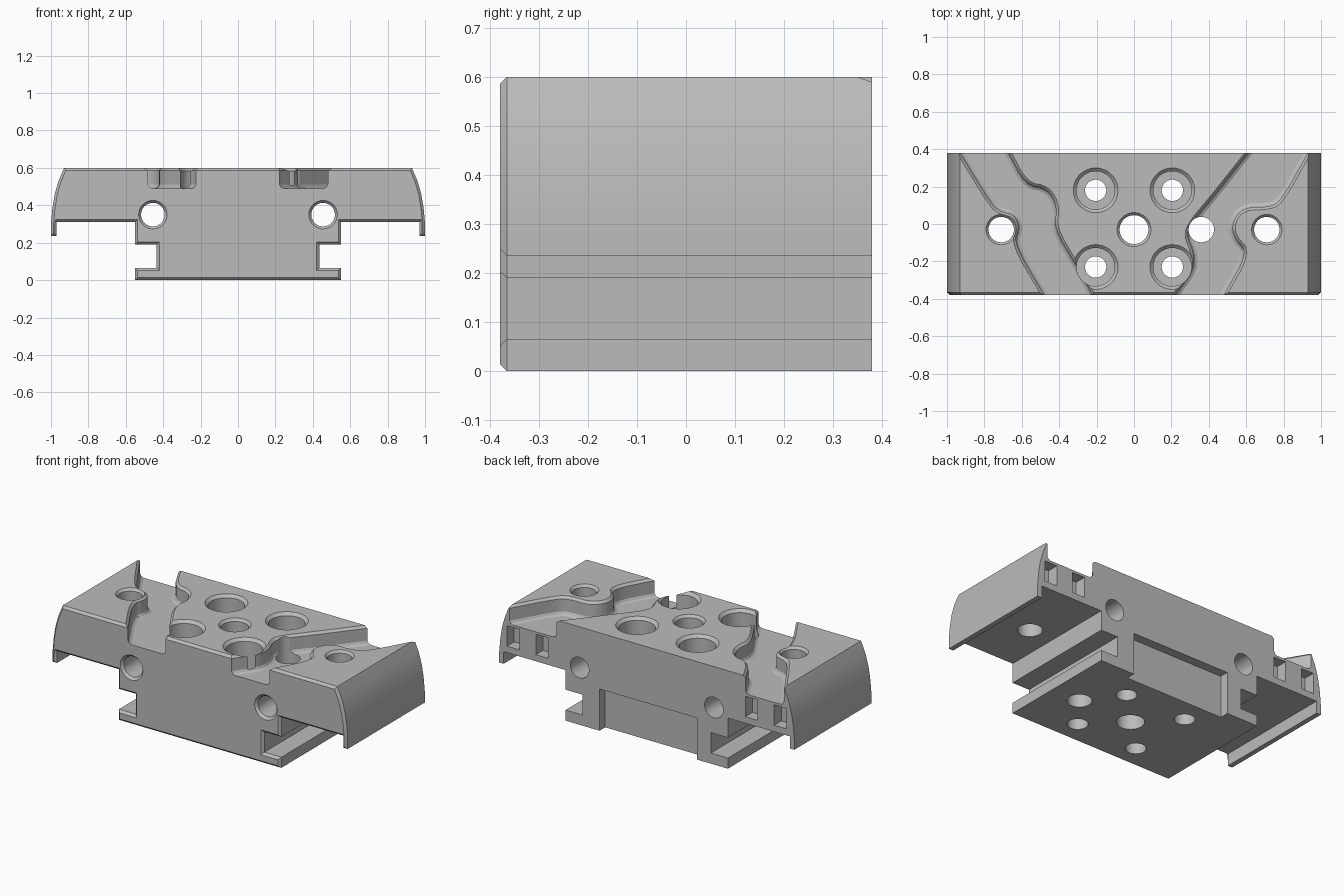
import bpy, bmesh, math
from mathutils import Vector

if "Cube" in bpy.data.objects:
    bpy.data.objects.remove(bpy.data.objects["Cube"], do_unlink=True)

grey = bpy.data.materials.new("machined grey")
grey.use_nodes = True
colour = (0.5, 0.5, 0.5, 1)
grey.diffuse_color = colour
grey.node_tree.nodes["Principled BSDF"].inputs["Base Color"].default_value = colour


def loft(name, rings):
    """Closed solid through rings of equal point count, facing outward."""
    bm = bmesh.new()
    loops = [[bm.verts.new(point) for point in ring] for ring in rings]
    count = len(loops[0])
    for lower, upper in zip(loops, loops[1:]):
        for i in range(count):
            j = (i + 1) % count
            bm.faces.new((lower[i], lower[j], upper[j], upper[i]))
    bm.faces.new(loops[0][::-1])
    bm.faces.new(loops[-1])
    if bm.calc_volume(signed=True) < 0:
        bmesh.ops.reverse_faces(bm, faces=bm.faces[:])
    mesh = bpy.data.meshes.new(name)
    bm.to_mesh(mesh)
    bm.free()
    mesh.materials.append(grey)
    obj = bpy.data.objects.new(name, mesh)
    bpy.context.scene.collection.objects.link(obj)
    return obj


def offset(outline, distance):
    """Move a flat outline outward with mitred corners."""
    pts = [Vector(p) for p in outline]
    area = sum(a.x * b.y - a.y * b.x for a, b in zip(pts, pts[1:] + pts[:1]))
    sign = 1 if area > 0 else -1
    moved = []
    for i, p in enumerate(pts):
        before = (p - pts[i - 1]).normalized()
        after = (pts[(i + 1) % len(pts)] - p).normalized()
        n1 = Vector((before.y, -before.x)) * sign
        n2 = Vector((after.y, -after.x)) * sign
        moved.append(p + (n1 + n2) * distance / max(1 + n1.dot(n2), 0.4))
    return moved


def rounded(path, rounds=2):
    """Corner cutting on an open path."""
    pts = [Vector(p) for p in path]
    for _ in range(rounds):
        new = [pts[0]]
        for a, b in zip(pts, pts[1:]):
            new += [a.lerp(b, 0.25), a.lerp(b, 0.75)]
        pts = new + [pts[-1]]
    return pts


def volume(mesh):
    bm = bmesh.new()
    bm.from_mesh(mesh)
    result = bm.calc_volume(signed=True)
    bm.free()
    return result


# Body: half cross-section, mirrored and run from front to back
half = [(0.55, 0), (0.55, 0.065), (0.435, 0.065), (0.435, 0.19), (0.55, 0.19),
        (0.55, 0.31), (0.97, 0.31), (0.97, 0.236), (1, 0.236), (1, 0.3),
        (0.993, 0.38), (0.98, 0.46), (0.96, 0.53), (0.93, 0.6)]
profile = half + [(-x, z) for x, z in reversed(half)]
chamfer = 0.014
body = loft("mounting_block", [
    [(p[0], y, p[1]) for p in offset(profile, d)]
    for y, d in ((-0.38, -chamfer), (-0.38 + chamfer, 0), (0.38, 0))])


def cut(cutter):
    """Subtract a cutter, using the first solver that gives a sound solid."""
    before = volume(body.data)
    modifier = body.modifiers.new("cut", "BOOLEAN")
    modifier.operation = "DIFFERENCE"
    modifier.object = cutter
    for solver in ("MANIFOLD", "EXACT", "FLOAT"):
        modifier.solver = solver
        bpy.context.view_layer.update()
        graph = bpy.context.evaluated_depsgraph_get()
        mesh = bpy.data.meshes.new_from_object(body.evaluated_get(graph))
        if before * 0.85 < volume(mesh) < before * 0.99999:
            body.data = mesh
            break
        bpy.data.meshes.remove(mesh)
    body.modifiers.remove(modifier)
    bpy.data.objects.remove(cutter, do_unlink=True)


def channel(outer, inner):
    """Winding top channel with filleted floor and chamfered rim."""
    outline = rounded(outer) + rounded(inner)[::-1]
    sections = ((0.49, -0.02), (0.497, -0.007), (0.51, 0), (0.586, 0), (0.62, 0.034))
    cut(loft("channel_cutter", [
        [(p.x, p.y, z) for p in offset(outline, d)] for z, d in sections]))


def hole(x, y, steps):
    """Vertical round hole from (radius, height) steps."""
    angles = [math.tau * i / 48 for i in range(48)]
    cut(loft("hole_cutter", [
        [(x + r * math.cos(a), y + r * math.sin(a), z) for a in angles]
        for r, z in steps]))


def cross_hole(x, z):
    """Round hole from front to back with a chamfered front mouth."""
    angles = [math.tau * i / 48 for i in range(48)]
    cut(loft("cross_hole_cutter", [
        [(x + r * math.cos(a), y, z + r * math.sin(a)) for a in angles]
        for r, y in ((0.085, -0.39), (0.063, -0.365), (0.063, 0.5))]))


def pocket(x1, x2, y1, z1, z2):
    """Square pocket sunk into the back face."""
    cut(loft("pocket_cutter", [
        [(x1, y, z1), (x2, y, z1), (x2, y, z2), (x1, y, z2)] for y in (y1, 0.5)]))


# Top channels
channel(
    [(-0.97, 0.45), (-0.93, 0.38), (-0.76, 0.1), (-0.71, 0.065), (-0.64, 0.05),
     (-0.61, -0.02), (-0.645, -0.1), (-0.48, -0.38), (-0.44, -0.45)],
    [(-0.71, 0.45), (-0.67, 0.38), (-0.58, 0.21), (-0.46, 0.19), (-0.41, 0.09),
     (-0.43, -0.02), (-0.31, -0.22), (-0.23, -0.36), (-0.2, -0.45)])
channel(
    [(0.97, 0.45), (0.93, 0.38), (0.79, 0.13), (0.73, 0.09), (0.58, 0.09),
     (0.52, 0), (0.54, -0.08), (0.61, -0.15), (0.48, -0.38), (0.44, -0.45)],
    [(0.67, 0.45), (0.61, 0.38), (0.42, 0.14), (0.31, 0.01), (0.28, -0.06),
     (0.32, -0.15), (0.32, -0.24), (0.25, -0.34), (0.22, -0.38), (0.19, -0.45)])

# Vertical holes: centre, side, wing and four counterbored screw holes
hole(0, -0.03, ((0.077, -0.1), (0.077, 0.585), (0.1, 0.61)))
hole(0.36, -0.03, ((0.068, -0.1), (0.068, 0.7)))
for side in (-1, 1):
    hole(side * 0.71, -0.03, ((0.068, 0.2), (0.068, 0.585), (0.09, 0.61)))
    for y in (-0.23, 0.18):
        hole(side * 0.205, y, ((0.057, -0.1), (0.057, 0.4), (0.102, 0.4),
                               (0.102, 0.583), (0.13, 0.61)))
    # Cross holes and back pockets
    cross_hole(side * 0.455, 0.35)
    for x in (0.71, 0.905):
        pocket(side * x - 0.042, side * x + 0.042, 0.31, 0.35, 0.475)

# Recess at the foot of the back face
pocket(-0.34, 0.32, 0.325, -0.1, 0.255)

# Shading
bpy.ops.object.select_all(action="DESELECT")
body.select_set(True)
bpy.context.view_layer.objects.active = body
bpy.ops.object.shade_smooth_by_angle(angle=math.radians(25))
